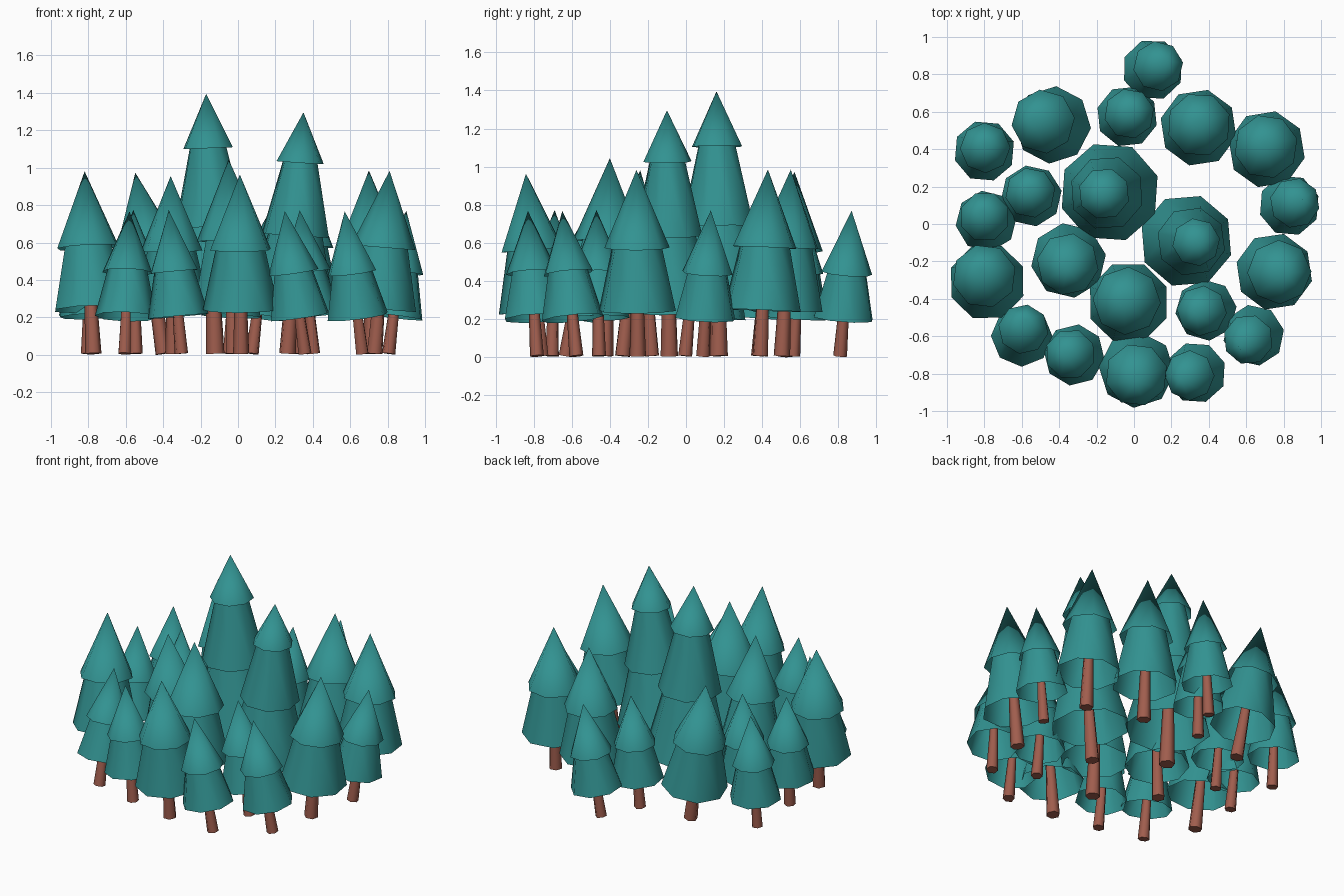
import bpy, bmesh, math, random
from mathutils import Matrix, Vector

random.seed(4)
cube = bpy.data.objects.get("Cube")
if cube:
    bpy.data.objects.remove(cube)


def material(name, color):
    mat = bpy.data.materials.new(name)
    mat.use_nodes = True
    mat.diffuse_color = color
    mat.node_tree.nodes["Principled BSDF"].inputs["Base Color"].default_value = color
    return mat


NEEDLES = material("teal_needles", (0.032, 0.29, 0.285, 1))
BARK = material("brown_bark", (0.35, 0.11, 0.075, 1))

# Each kind: apex height, trunk (r, r, top), tiers (z, r, top z, top r)
KINDS = {
    "small": (0.77, (0.037, 0.022, 0.42),
              [(0.20, 0.165, 0.50, 0.095), (0.44, 0.135, 0.77, 0)]),
    "medium": (0.98, (0.044, 0.026, 0.5),
               [(0.24, 0.208, 0.62, 0.125), (0.57, 0.172, 0.98, 0)]),
    "tall": (1.39, (0.05, 0.03, 0.6),
             [(0.25, 0.27, 0.74, 0.15), (0.68, 0.2, 1.16, 0.09),
              (1.1, 0.138, 1.39, 0)]),
}


def frustum(name, z0, r0, z1, r1, sides, mat, matrix, spin, closed=False):
    """Open tapered shell along the tree axis, optionally with end caps."""
    bm = bmesh.new()
    bmesh.ops.create_cone(bm, cap_ends=closed, segments=sides, radius1=r0,
                          radius2=r1, depth=z1 - z0)
    bmesh.ops.remove_doubles(bm, verts=bm.verts, dist=0.0001)
    place = Matrix.Translation((0, 0, (z0 + z1) / 2)) @ Matrix.Rotation(spin, 4, "Z")
    bmesh.ops.transform(bm, matrix=place, verts=bm.verts)
    mesh = bpy.data.meshes.new(name)
    bm.to_mesh(mesh)
    bm.free()
    mesh.materials.append(mat)
    obj = bpy.data.objects.new(name, mesh)
    obj.matrix_world = matrix
    bpy.context.collection.objects.link(obj)
    parts.append(obj)


def tree(kind, cx, cy, ax, ay, scale=1.0):
    """Leaning tree: (cx, cy) centre of the lowest rim, (ax, ay) the tip."""
    height, (tr0, tr1, ttop), tiers = KINDS[kind]
    ratio = tiers[0][0] / (height - tiers[0][0])
    base = Vector((cx - (ax - cx) * ratio, cy - (ay - cy) * ratio, 0.006))
    axis = Vector((ax, ay, height * scale)) - base
    turn = Vector((0, 0, 1)).rotation_difference(axis).to_matrix().to_4x4()
    matrix = Matrix.Translation(base) @ turn @ Matrix.Scale(scale, 4)
    frustum(kind + "_trunk", 0, tr0, ttop, tr1, 6, BARK, matrix,
            random.uniform(0, math.pi), closed=True)
    for i, (z0, r0, z1, r1) in enumerate(tiers):
        frustum(f"{kind}_foliage_tier_{i + 1}", z0, r0, z1, r1, 8, NEEDLES,
                matrix, random.uniform(0, math.pi))


parts = []

# Two tall trees in the middle
tree("tall", -0.13, 0.17, -0.17, 0.16)
tree("tall", 0.28, -0.09, 0.35, -0.10, 0.93)

# Medium trees
tree("medium", -0.435, 0.53, -0.55, 0.57)
tree("medium", 0.345, 0.515, 0.35, 0.55)
tree("medium", 0.71, 0.40, 0.70, 0.43)
tree("medium", -0.35, -0.195, -0.36, -0.24, 0.97)
tree("medium", -0.03, -0.42, -0.05, -0.40, 1.06)
tree("medium", -0.785, -0.31, -0.82, -0.24)
tree("medium", 0.75, -0.255, 0.81, -0.26)
tree("medium", 0.015, -0.78, 0.01, -0.84, 0.98)

# Small trees around the edge
for spot in [(0.10, 0.825, 0.17, 0.87), (-0.037, 0.575, -0.01, 0.61),
             (-0.80, 0.39, -0.79, 0.43), (0.83, 0.10, 0.90, 0.13),
             (-0.55, 0.15, -0.56, 0.19), (-0.79, 0.015, -0.81, 0.07),
             (0.385, -0.46, 0.33, -0.47), (-0.60, -0.60, -0.58, -0.51),
             (-0.32, -0.70, -0.37, -0.69), (0.33, -0.795, 0.25, -0.83),
             (0.64, -0.595, 0.57, -0.65)]:
    tree("small", *spot)

# Smooth sides, crisp trunk ends
bpy.ops.object.select_all(action="DESELECT")
for part in parts:
    part.select_set(True)
bpy.context.view_layer.objects.active = parts[0]
bpy.ops.object.shade_smooth_by_angle(angle=math.radians(65))
